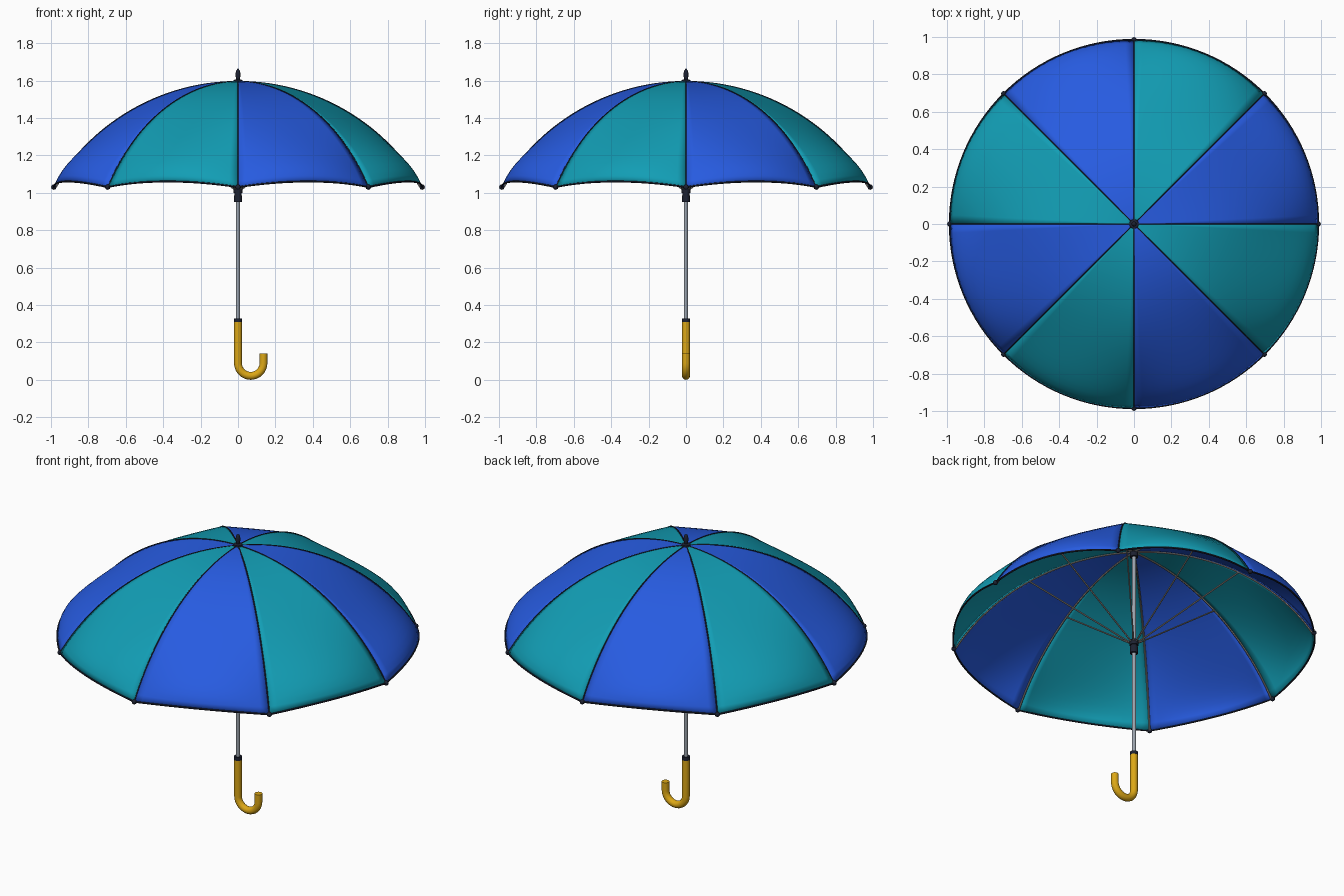
import bpy, bmesh, math
from mathutils import Vector, Matrix

if "Cube" in bpy.data.objects:
    bpy.data.objects.remove(bpy.data.objects["Cube"])


def material(name, rgb):
    m = bpy.data.materials.new(name)
    m.use_nodes = True
    m.diffuse_color = (*rgb, 1)
    m.node_tree.nodes["Principled BSDF"].inputs["Base Color"].default_value = (*rgb, 1)
    return m


BLUE = material("blue cloth", (0.02, 0.105, 0.75))
TEAL = material("teal cloth", (0.006, 0.34, 0.46))
DARK = material("dark trim", (0.012, 0.015, 0.03))
STEEL = material("steel", (0.33, 0.37, 0.42))
RIB = material("rib metal", (0.25, 0.24, 0.23))
YELLOW = material("yellow handle", (0.72, 0.39, 0.008))

PANELS = 8
STEP = math.tau / PANELS
RIM, RIM_Z, APEX = 0.985, 1.03, 1.595
RISE = APEX - RIM_Z
SPHERE = (RIM ** 2 + RISE ** 2) / (2 * RISE)
SPREAD = math.asin(RIM / SPHERE)


def finish(name, bm, mat, angle=40):
    bmesh.ops.recalc_face_normals(bm, faces=bm.faces)
    mesh = bpy.data.meshes.new(name)
    bm.to_mesh(mesh)
    bm.free()
    mesh.materials.append(mat)
    obj = bpy.data.objects.new(name, mesh)
    bpy.context.collection.objects.link(obj)
    bpy.ops.object.select_all(action="DESELECT")
    obj.select_set(True)
    bpy.context.view_layer.objects.active = obj
    bpy.ops.object.shade_smooth_by_angle(angle=math.radians(angle))
    return obj


def tube(name, points, radius, mat, sides=8, closed=False):
    """Sweep a round section along a path."""
    bm = bmesh.new()
    pts = [Vector(p) for p in points]
    n = len(pts)
    rings, side = [], None
    for i, p in enumerate(pts):
        a = pts[(i - 1) % n] if closed else pts[max(i - 1, 0)]
        b = pts[(i + 1) % n] if closed else pts[min(i + 1, n - 1)]
        t = (b - a).normalized()
        if side is None:
            side = t.orthogonal()
        side = (side - t * side.dot(t)).normalized()
        other = t.cross(side)
        rings.append([bm.verts.new(p + radius * (side * math.cos(k * math.tau / sides)
                      + other * math.sin(k * math.tau / sides))) for k in range(sides)])
    for i in range(n if closed else n - 1):
        r, s = rings[i], rings[(i + 1) % n]
        for k in range(sides):
            bm.faces.new((r[k], r[(k + 1) % sides], s[(k + 1) % sides], s[k]))
    if not closed:
        bm.faces.new(rings[0])
        bm.faces.new(rings[-1])
    return finish(name, bm, mat)


def lathe(name, profile, mat, sides=20):
    """Spin (radius, height) pairs around the shaft."""
    bm = bmesh.new()
    verts = [bm.verts.new((r, 0, z)) for r, z in profile]
    edges = [bm.edges.new(pair) for pair in zip(verts, verts[1:])]
    bmesh.ops.spin(bm, geom=verts + edges, cent=(0, 0, 0), axis=(0, 0, 1),
                   angle=math.tau, steps=sides, use_merge=True)
    bmesh.ops.remove_doubles(bm, verts=bm.verts, dist=1e-5)
    return finish(name, bm, mat)


def canopy_point(t, u, lift=0):
    """t runs from apex to rim, u across one panel from rib to rib."""
    phi = t * SPREAD
    r = (SPHERE + lift) * math.sin(phi)
    z = APEX - SPHERE + (SPHERE + lift) * math.cos(phi)
    belly = 1 - (2 * u - 1) ** 2
    billow = math.sin(2.27 * t ** 4) / math.sin(2.27)
    r *= 1 - (1 - math.cos(STEP / 2)) * belly * (1 - billow)
    z += 0.03 * belly * t ** 4
    return r, z


def around(r, z, angle):
    return Vector((r * math.cos(angle), r * math.sin(angle), z))


# Canopy panels in alternating cloth
ROWS, COLS = 28, 16
for i in range(PANELS):
    bm = bmesh.new()
    grid = [[bm.verts.new(around(*canopy_point(max(a / ROWS, 0.005), c / COLS), (i + c / COLS) * STEP))
             for c in range(COLS + 1)] for a in range(ROWS + 1)]
    for a in range(ROWS):
        for c in range(COLS):
            bm.faces.new((grid[a][c], grid[a + 1][c], grid[a + 1][c + 1], grid[a][c + 1]))
    panel = finish(f"canopy_panel_{i + 1}", bm, TEAL if i % 2 else BLUE, 60)
    cloth = panel.modifiers.new("cloth", "SOLIDIFY")
    cloth.thickness = 0.004
    cloth.offset = -1

# Dark hem around the scalloped rim
hem = [around(*canopy_point(1, c / COLS), (i + c / COLS) * STEP)
       for i in range(PANELS) for c in range(COLS)]
tube("canopy_hem", hem, 0.005, DARK, 6, closed=True)

# Seams, ribs, rib tips and stretchers
for i in range(PANELS):
    ang = i * STEP
    steps = [max(a / ROWS, 0.01) for a in range(ROWS + 1)]
    tube(f"seam_{i + 1}", [around(*canopy_point(t, 0, -0.001), ang) for t in steps], 0.004, DARK, 6)
    tube(f"rib_{i + 1}", [around(*canopy_point(t, 0, -0.009), ang) for t in steps], 0.005, RIB, 6)
    bm = bmesh.new()
    bmesh.ops.create_uvsphere(bm, u_segments=12, v_segments=8, radius=0.014,
                              matrix=Matrix.Translation(around(RIM, RIM_Z, ang)))
    finish(f"rib_tip_{i + 1}", bm, DARK, 60)
    tube(f"stretcher_{i + 1}", [around(0.015, 1.015, ang),
         around(*canopy_point(math.asin(0.575 / SPHERE) / SPREAD, 0, -0.012), ang)], 0.0045, RIB, 6)

# Shaft, runner, top fittings and collar
lathe("shaft", [(0, 0.29), (0.011, 0.29), (0.011, 1.6), (0, 1.6)], STEEL)
lathe("runner", [(0, 0.95), (0.022, 0.95), (0.022, 0.985), (0.018, 0.985), (0.018, 1.0),
                 (0.024, 1.0), (0.024, 1.03), (0, 1.03)], DARK)
lathe("top_notch", [(0, 1.555), (0.022, 1.555), (0.022, 1.583), (0, 1.583)], DARK)
lathe("finial", [(0, 1.59), (0.026, 1.59), (0.024, 1.603), (0.01, 1.607), (0.013, 1.625),
                 (0.013, 1.64), (0.009, 1.655), (0, 1.665)], DARK)
lathe("handle_collar", [(0, 0.308), (0.022, 0.308), (0.022, 0.328), (0, 0.328)], DARK)

# Hooked handle
BEND, TUBE = 0.068, 0.021
hook = [(0, 0, 0.31), (0, 0, 0.2)]
hook += [(BEND - BEND * math.cos(a * math.pi / 20), 0, BEND + TUBE - BEND * math.sin(a * math.pi / 20))
         for a in range(21)]
hook.append((2 * BEND, 0, 0.14))
tube("handle", hook, TUBE, YELLOW, 16)
